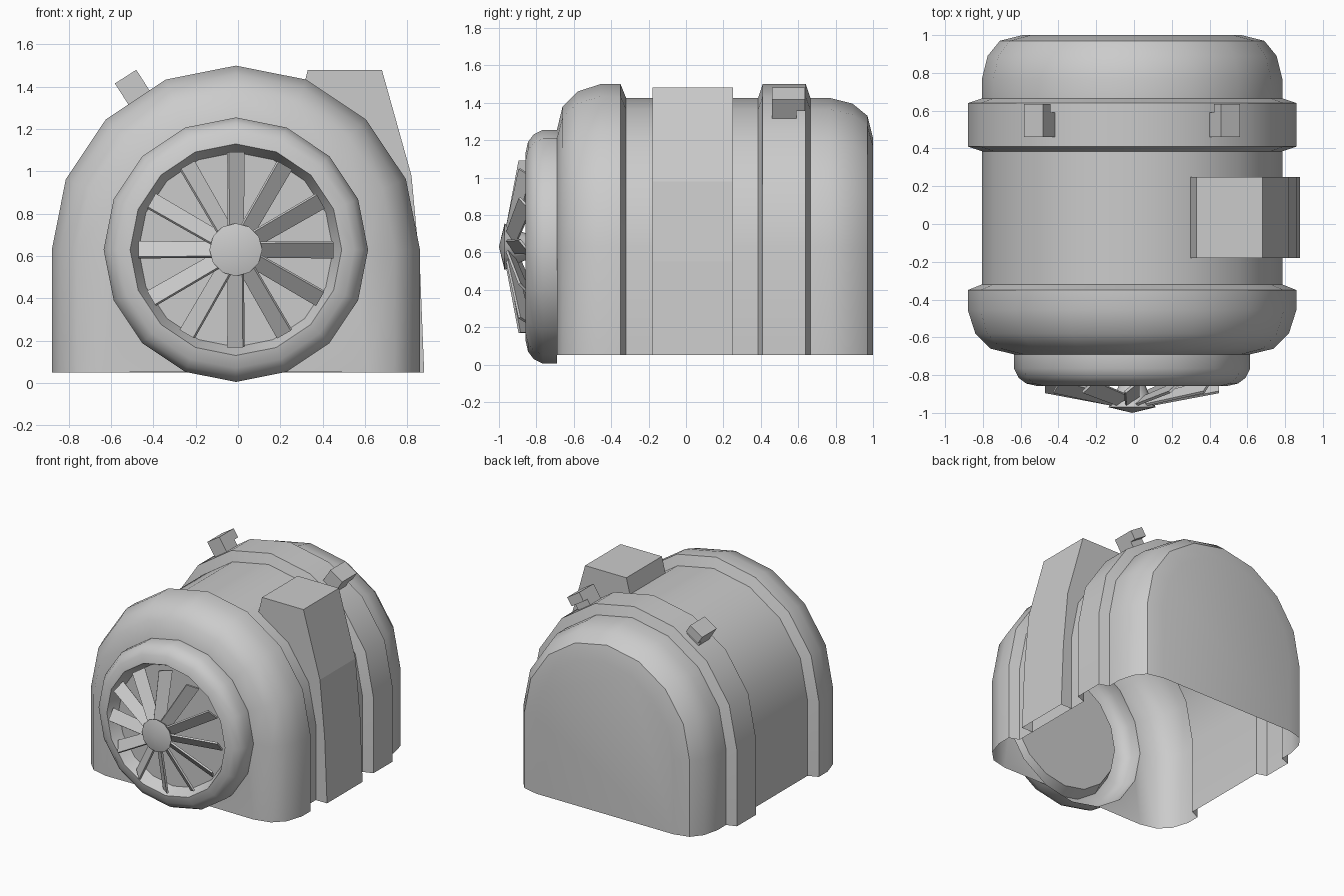
import bpy, bmesh
from math import sin, cos, pi, radians

if "Cube" in bpy.data.objects:
    bpy.data.objects.remove(bpy.data.objects["Cube"])

CX, CZ, FLOOR = -0.01, 0.63, 0.05


def finish(name, bm, smooth=None, thick=0, recalc=True):
    if recalc:
        bmesh.ops.recalc_face_normals(bm, faces=bm.faces)
    me = bpy.data.meshes.new(name)
    bm.to_mesh(me)
    bm.free()
    ob = bpy.data.objects.new(name, me)
    bpy.context.collection.objects.link(ob)
    if thick:
        m = ob.modifiers.new("thickness", 'SOLIDIFY')
        m.thickness, m.offset = thick, 0
    if smooth:
        bpy.ops.object.select_all(action='DESELECT')
        ob.select_set(True)
        bpy.context.view_layer.objects.active = ob
        bpy.ops.object.shade_smooth_by_angle(angle=radians(smooth))
    return ob


def polar(r, a, y):
    return (CX + r * cos(a), y, CZ + r * sin(a))


def bridge(bm, a, b, closed):
    n = len(a)
    for i in range(n if closed else n - 1):
        j = (i + 1) % n
        bm.faces.new((a[i], a[j], b[j], b[i]))


def revolve(name, profile, n, smooth):
    """Spin (radius, y) points about the fan axis; r = 0 closes to a tip."""
    bm = bmesh.new()
    prev = None
    for r, y in profile:
        if r == 0:
            tip = bm.verts.new(polar(0, 0, y))
            for i in range(n):
                bm.faces.new((prev[i], prev[(i + 1) % n], tip))
            break
        ring = [bm.verts.new(polar(r, 2 * pi * i / n, y)) for i in range(n)]
        if prev:
            bridge(bm, prev, ring, True)
        prev = ring
    return finish(name, bm, smooth)


# Housing: open-bottomed arch shell lofted along y
sections = [(.625, -.69), (.75, -.66), (.83, -.58), (.87, -.455), (.87, -.35),
            (.795, -.32), (.795, .385), (.87, .41), (.87, .64), (.795, .665),
            (.795, .77), (.765, .89), (.70, .97), (.58, 1.0)]
bm = bmesh.new()
rows = []
for r, y in sections:
    pts = [(CX + r, y, FLOOR)] + [polar(r, pi * i / 8, y) for i in range(9)] + [(CX - r, y, FLOOR)]
    rows.append([bm.verts.new(p) for p in pts])
for a, b in zip(rows, rows[1:]):
    bridge(bm, a, b, False)
bm.faces.new(rows[-1])
# lower front corners between the legs and the round intake
for leg, foot, s in ((rows[0][1], rows[0][0], 1), (rows[0][9], rows[0][10], -1)):
    arc = [leg]
    for i in (1, 2, 3):
        x, y, z = polar(.625, -pi * i / 8, -.69)
        arc.append(bm.verts.new((CX + s * (x - CX), y, z)))
    for p, q in zip(arc, arc[1:]):
        bm.faces.new((foot, p, q))
finish("housing", bm, 35)

# Round intake ring with recessed back plate
revolve("intake_ring", [(.625, -.69), (.625, -.765), (.60, -.815), (.56, -.845),
                        (.50, -.858), (.46, -.77), (0, -.77)], 16, 35)

# Fan hub
revolve("fan_hub", [(.05, -.80), (.10, -.93), (.125, -.97), (0, -1.0)], 12, 35)

# Fan blades: twelve pitched plates
bm = bmesh.new()
for k in range(12):
    a = k * pi / 6
    vs = []
    for r, t, y in ((.09, .034, -.96), (.46, .037, -.89), (.46, -.037, -.83), (.09, -.034, -.91)):
        vs.append(bm.verts.new((CX + r * cos(a) - t * sin(a), y, CZ + r * sin(a) + t * cos(a))))
    bm.faces.new(vs)
finish("fan_blades", bm, thick=.014, recalc=False)

# Side duct: wedge hugging the arch on the right
outer = [(.29, 1.32), (.33, 1.48), (.68, 1.48), (.82, .98), (.86, .55), (.88, FLOOR)]
inner = [(CX + .79, FLOOR)] + [(CX + .79 * cos(pi * i / 8), CZ + .79 * sin(pi * i / 8)) for i in range(3)]
inner.append((CX + .79 * cos(3 * pi / 8), CZ + .79 * sin(3 * pi / 8)))
bm = bmesh.new()
ends = []
for y in (-.18, .25):
    vs = [bm.verts.new((x, y, z)) for x, z in outer + inner]
    bm.faces.new(vs)
    ends.append(vs)
n = len(outer)
bridge(bm, ends[0][:n], ends[1][:n], False)
finish("side_duct", bm)

# Hooked clips on the rear band, mirrored left and right
hook = [(.70, .46), (.97, .46), (.97, .635), (.90, .635), (.90, .59), (.70, .59)]
for name, s in (("clip_left", -1), ("clip_right", 1)):
    bm = bmesh.new()
    sides = []
    for t in (-.06, .06):
        ca, sa = cos(radians(57.5)), sin(radians(57.5))
        vs = [bm.verts.new((CX + s * (r * ca - t * sa), y, CZ + r * sa + t * ca))
              for r, y in [(max(r, .80), y) for r, y in hook]]
        bm.faces.new(vs)
        sides.append(vs)
    bridge(bm, sides[0], sides[1], True)
    finish(name, bm)
